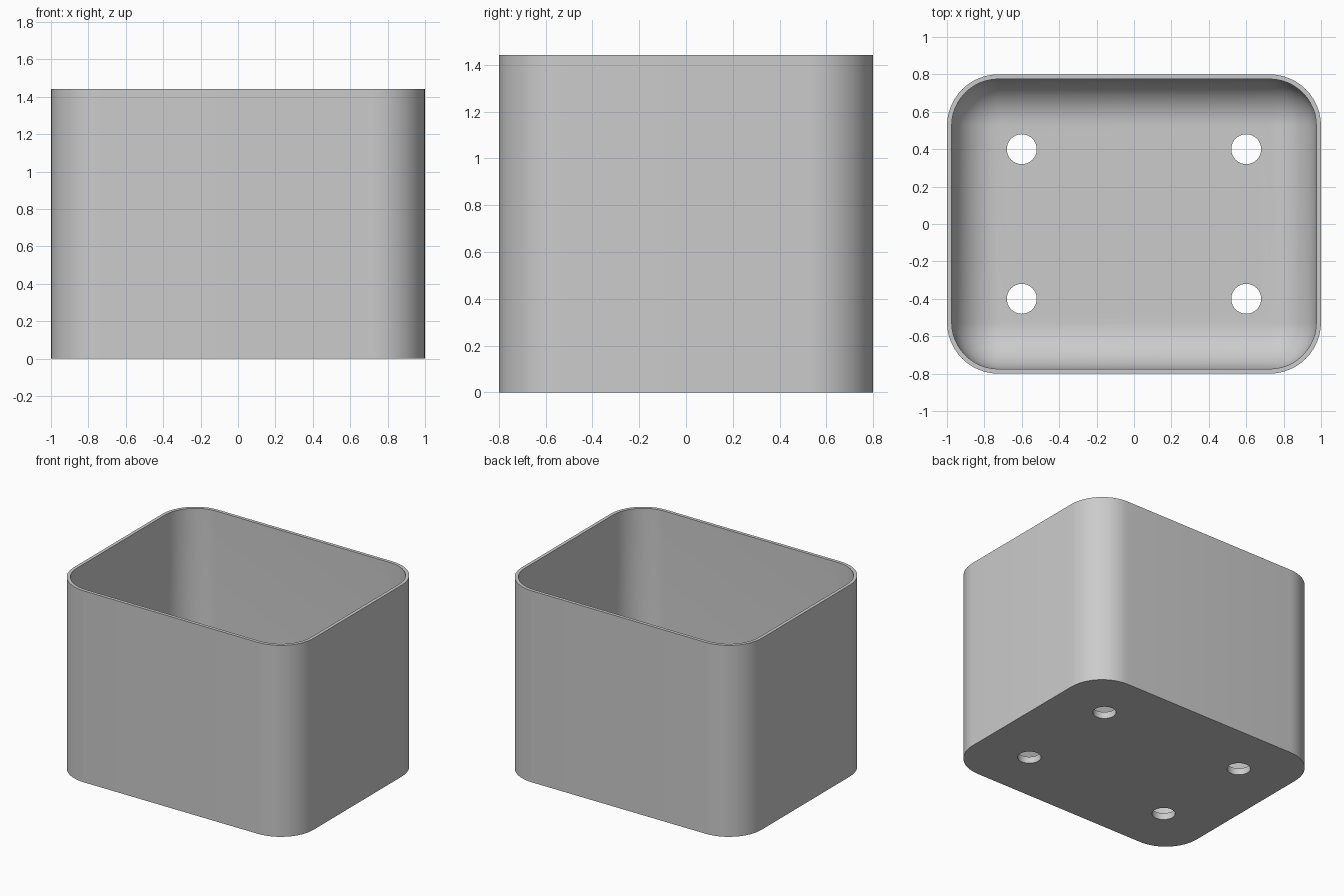
import bpy
import bmesh
from math import sin, cos, pi

HALF_X, HALF_Y, HEIGHT = 1.0, 0.8, 1.443
WALL, FLOOR = 0.025, 0.05
OUTER_R, INNER_R = 0.275, 0.25
STEPS = 12

if "Cube" in bpy.data.objects:
    bpy.data.objects.remove(bpy.data.objects["Cube"], do_unlink=True)

grey = bpy.data.materials.new("plain grey")
grey.use_nodes = True
colour = (0.6, 0.6, 0.6, 1)
grey.diffuse_color = colour
grey.node_tree.nodes["Principled BSDF"].inputs["Base Color"].default_value = colour


def ring(bm, inset, radius, z):
    """Rounded rectangle of vertices, counter-clockwise."""
    cx, cy = HALF_X - inset - radius, HALF_Y - inset - radius
    verts = []
    for corner, (sx, sy) in enumerate([(1, 1), (-1, 1), (-1, -1), (1, -1)]):
        for i in range(STEPS + 1):
            a = (corner + i / STEPS) * pi / 2
            verts.append(bm.verts.new((sx * cx + radius * cos(a),
                                       sy * cy + radius * sin(a), z)))
    return verts


# Open box: outer wall, rim, inner wall, rounded transition to the floor
bm = bmesh.new()
rings = [ring(bm, 0, OUTER_R, 0), ring(bm, 0, OUTER_R, HEIGHT),
         ring(bm, WALL, INNER_R, HEIGHT)]
for i in range(STEPS + 1):
    a = i / STEPS * pi / 2
    r = INNER_R * cos(a)
    rings.append(ring(bm, WALL + INNER_R - r, r, FLOOR + INNER_R * (1 - sin(a))))
for low, high in zip(rings, rings[1:]):
    for i in range(len(low)):
        j = (i + 1) % len(low)
        bm.faces.new((low[i], low[j], high[j], high[i]))
bm.faces.new(rings[0][::-1])
bm.faces.new(rings[-1])
bmesh.ops.remove_doubles(bm, verts=bm.verts, dist=0.0001)
bmesh.ops.recalc_face_normals(bm, faces=bm.faces)
mesh = bpy.data.meshes.new("open_box")
bm.to_mesh(mesh)
bm.free()
mesh.materials.append(grey)
box = bpy.data.objects.new("open_box", mesh)
bpy.context.collection.objects.link(box)

# Four drain holes through the floor
bm = bmesh.new()
for x in (-0.6, 0.6):
    for y in (-0.4, 0.4):
        made = bmesh.ops.create_cone(bm, cap_ends=True, segments=40,
                                     radius1=0.08, radius2=0.08, depth=0.4)
        bmesh.ops.translate(bm, verts=made["verts"], vec=(x, y, 0))
cutter_mesh = bpy.data.meshes.new("drain_hole_cutter")
bm.to_mesh(cutter_mesh)
bm.free()
cutter_mesh.materials.append(grey)
cutter = bpy.data.objects.new("drain_hole_cutter", cutter_mesh)
bpy.context.collection.objects.link(cutter)

cut = box.modifiers.new("drain_holes", 'BOOLEAN')
cut.operation = 'DIFFERENCE'
cut.solver = 'EXACT'
cut.object = cutter
bpy.ops.object.select_all(action='DESELECT')
box.select_set(True)
bpy.context.view_layer.objects.active = box
bpy.ops.object.modifier_apply(modifier=cut.name)
bpy.data.objects.remove(cutter, do_unlink=True)

# Smooth rounded corners with crisp rim and base edges
bpy.ops.object.shade_smooth_by_angle(angle=pi / 6)
